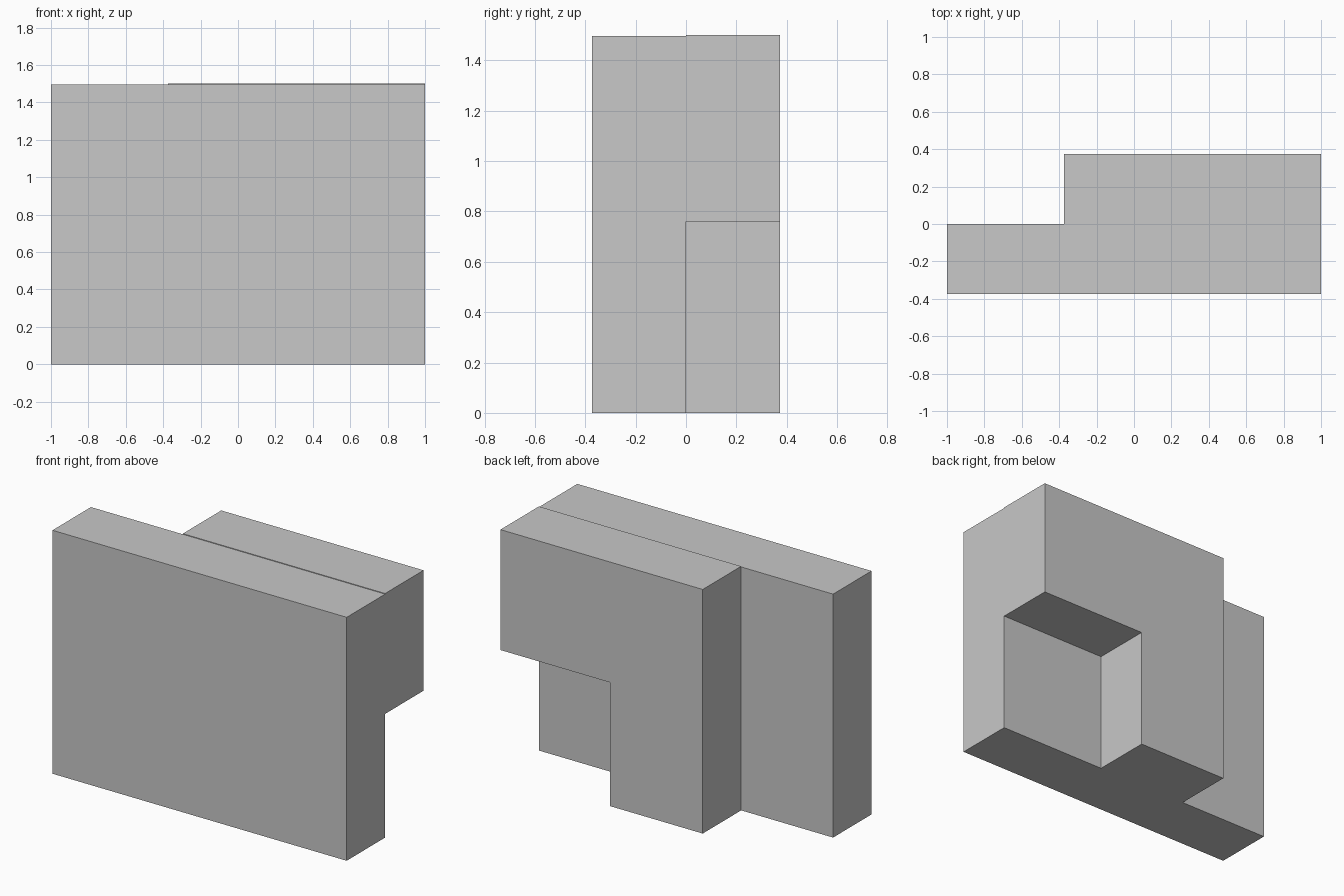
import bpy
import bmesh

cube = bpy.data.objects.get("Cube")
if cube:
    bpy.data.objects.remove(cube, do_unlink=True)

GREY = (0.58, 0.58, 0.58, 1.0)
grey = bpy.data.materials.new("plain_grey")
grey.use_nodes = True
grey.diffuse_color = GREY
grey.node_tree.nodes["Principled BSDF"].inputs["Base Color"].default_value = GREY


def slab(name, outline, y_front, y_back):
    """Extrude an (x, z) outline along y into a flat-sided solid."""
    bm = bmesh.new()
    face = bm.faces.new([bm.verts.new((x, y_front, z)) for x, z in outline])
    ext = bmesh.ops.extrude_face_region(bm, geom=[face])
    moved = [v for v in ext["geom"] if isinstance(v, bmesh.types.BMVert)]
    bmesh.ops.translate(bm, verts=moved, vec=(0, y_back - y_front, 0))
    bmesh.ops.recalc_face_normals(bm, faces=bm.faces)
    mesh = bpy.data.meshes.new(name)
    bm.to_mesh(mesh)
    bm.free()
    mesh.materials.append(grey)
    obj = bpy.data.objects.new(name, mesh)
    bpy.context.collection.objects.link(obj)
    return obj


HALF_DEPTH = 0.373
FRONT_TOP, BACK_TOP = 1.496, 1.5
BACK_END, NOTCH_X, NOTCH_Z = -0.375, 0.254, 0.76

# Full-width front slab, a hair lower than the back one
slab("front_slab", [(-1, 0), (1, 0), (1, FRONT_TOP), (-1, FRONT_TOP)],
     -HALF_DEPTH, 0)

# Shorter back slab with its lower left corner cut away
slab("back_slab", [(BACK_END, 0), (NOTCH_X, 0), (NOTCH_X, NOTCH_Z),
                   (1, NOTCH_Z), (1, BACK_TOP), (BACK_END, BACK_TOP)],
     0, HALF_DEPTH)
